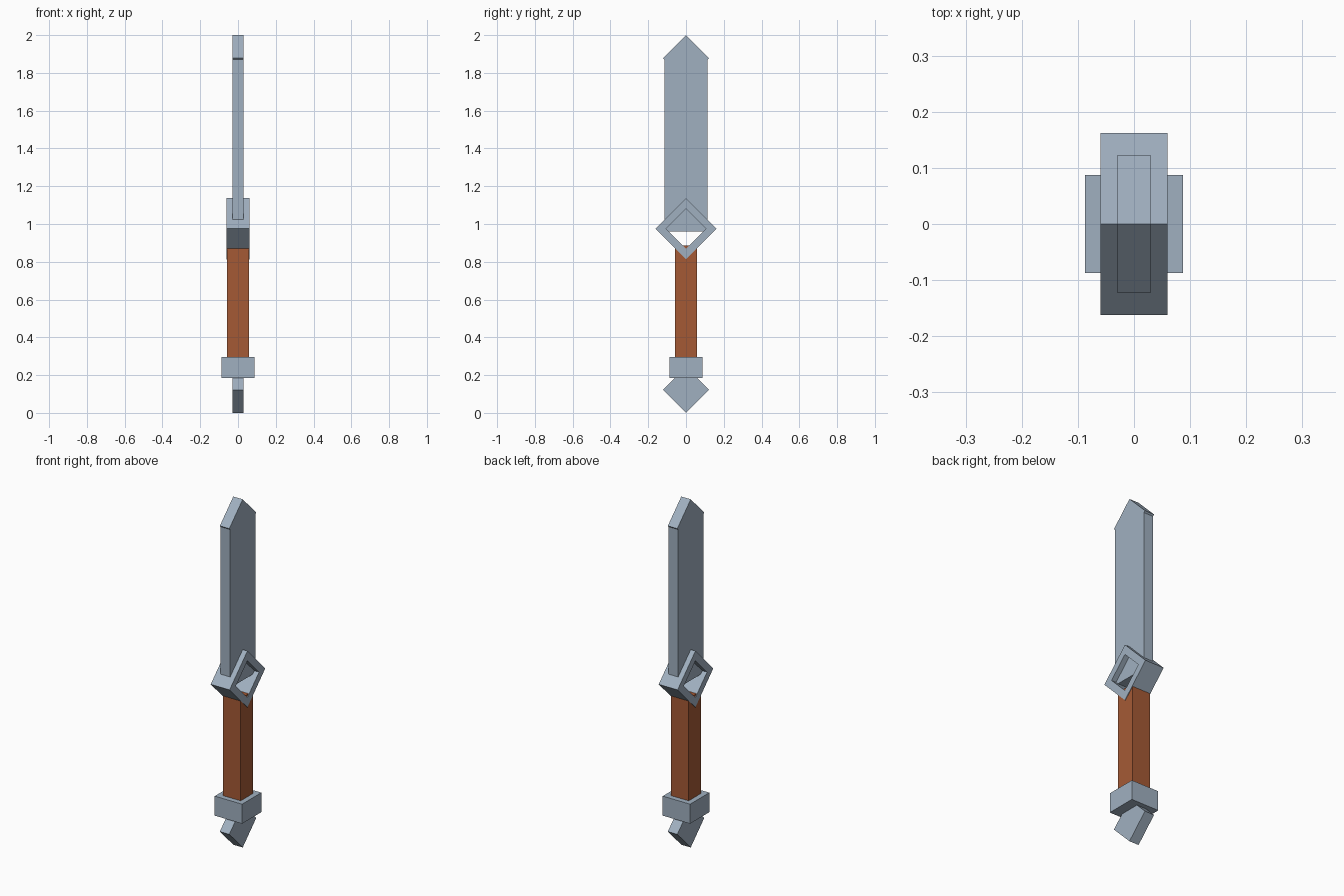
import bpy
import bmesh
from math import pi
from mathutils import Matrix

if "Cube" in bpy.data.objects:
    bpy.data.objects.remove(bpy.data.objects["Cube"], do_unlink=True)


def make_material(name, color):
    mat = bpy.data.materials.new(name)
    mat.use_nodes = True
    mat.diffuse_color = color
    mat.node_tree.nodes["Principled BSDF"].inputs["Base Color"].default_value = color
    return mat


steel = make_material("steel", (0.352, 0.434, 0.527, 1))
leather = make_material("brown leather", (0.376, 0.102, 0.036, 1))


def finish(name, bm, mat):
    bmesh.ops.recalc_face_normals(bm, faces=bm.faces)
    mesh = bpy.data.meshes.new(name)
    bm.to_mesh(mesh)
    bm.free()
    mesh.materials.append(mat)
    obj = bpy.data.objects.new(name, mesh)
    bpy.context.collection.objects.link(obj)
    return obj


def box(name, half_x, half_y, bottom, top, mat):
    bm = bmesh.new()
    bmesh.ops.create_cube(bm, size=1)
    bmesh.ops.scale(bm, verts=bm.verts, vec=(2 * half_x, 2 * half_y, top - bottom))
    bmesh.ops.translate(bm, verts=bm.verts, vec=(0, 0, (bottom + top) / 2))
    return finish(name, bm, mat)


def diamond(name, half_x, radius, height, mat, hole=0):
    """Square block standing on a corner, with an optional diamond hole along x."""
    bm = bmesh.new()
    bmesh.ops.create_cube(bm, size=1)
    side = radius * 2 ** 0.5
    bmesh.ops.scale(bm, verts=bm.verts, vec=(2 * half_x, side, side))
    if hole:
        # Inset both side faces, then bridge them into a tunnel
        bm.normal_update()
        ends = [f for f in bm.faces if abs(f.normal.x) > 0.9]
        bmesh.ops.inset_individual(bm, faces=ends, thickness=(radius - hole) / 2 ** 0.5)
        edges = [e for f in ends for e in f.edges]
        bmesh.ops.delete(bm, geom=ends, context='FACES_ONLY')
        bmesh.ops.bridge_loops(bm, edges=edges)
    bmesh.ops.rotate(bm, verts=bm.verts, matrix=Matrix.Rotation(pi / 4, 3, 'X'))
    bmesh.ops.translate(bm, verts=bm.verts, vec=(0, 0, height))
    return finish(name, bm, mat)


# Blade and its pointed tip
box("blade", 0.03, 0.114, 0.96, 1.88, steel)
diamond("blade_tip", 0.03, 0.122, 1.878, steel)

# Open diamond guard
diamond("guard", 0.06, 0.162, 0.975, steel, hole=0.082)

# Grip, collar and pommel
box("grip", 0.057, 0.057, 0.25, 0.885, leather)
box("collar", 0.087, 0.087, 0.185, 0.297, steel)
diamond("pommel", 0.03, 0.122, 0.122, steel)
